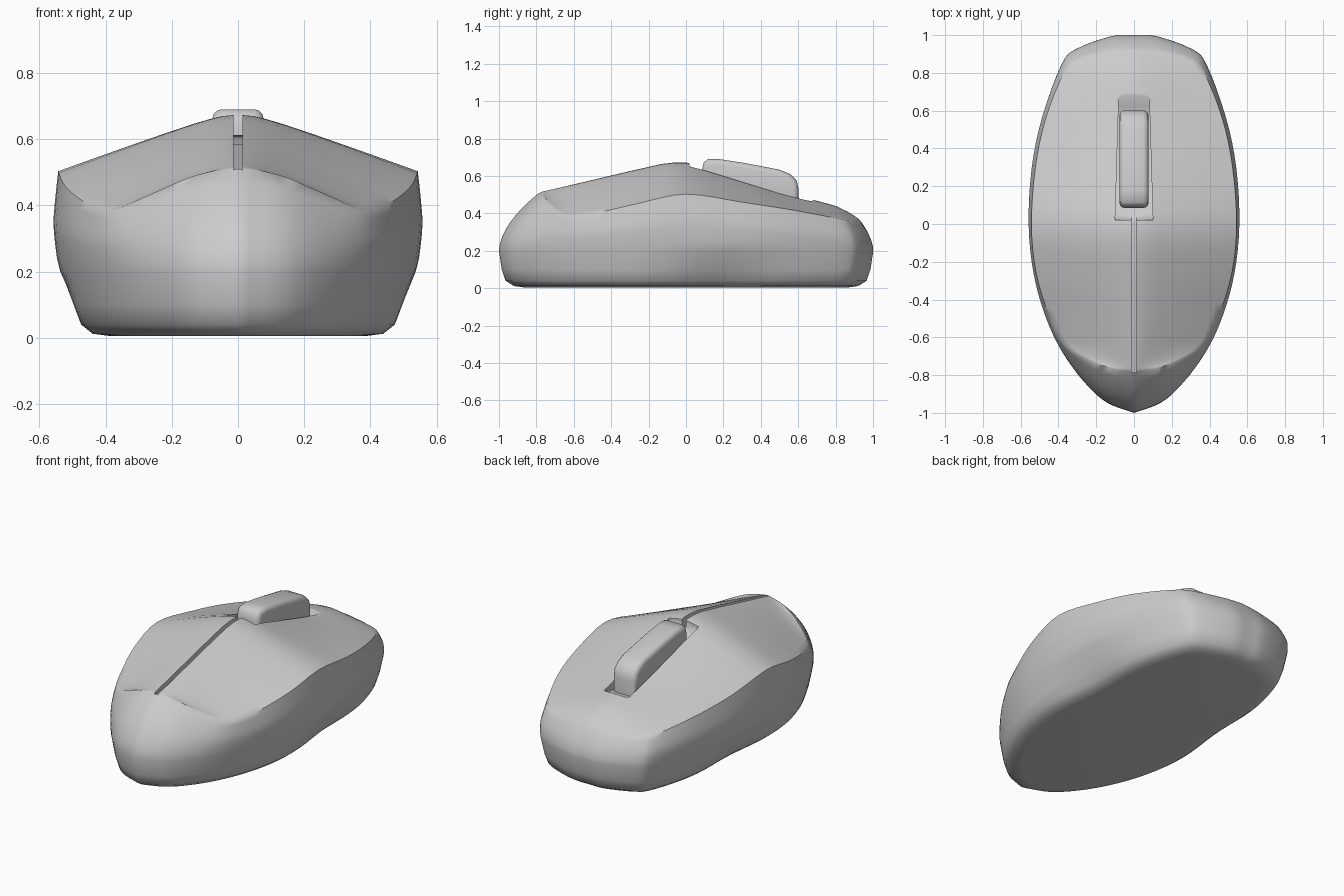
import bpy, bmesh, math
from mathutils import Vector

if "Cube" in bpy.data.objects:
    bpy.data.objects.remove(bpy.data.objects["Cube"])


def spline(pts, sub):
    # Catmull-Rom resampling of control points
    pts = [Vector(p) for p in pts]
    ext = [2 * pts[0] - pts[1]] + pts + [2 * pts[-1] - pts[-2]]
    out = []
    for i in range(1, len(ext) - 2):
        a, b, c, d = ext[i - 1:i + 3]
        for k in range(sub):
            t = k / sub
            out.append(0.5 * (2 * b + (c - a) * t + (2 * a - 5 * b + 4 * c - d) * t * t
                              + (3 * b - a - 3 * c + d) * t ** 3))
    return out + [pts[-1]]


def lin(table, v):
    for (a, fa), (b, fb) in zip(table, table[1:]):
        if v <= b:
            return fa + (fb - fa) * max(0, (v - a) / (b - a))
    return table[-1][1]


def finish(bm, name):
    bmesh.ops.recalc_face_normals(bm, faces=bm.faces)
    me = bpy.data.meshes.new(name)
    bm.to_mesh(me)
    bm.free()
    ob = bpy.data.objects.new(name, me)
    bpy.context.collection.objects.link(ob)
    return ob


def prism(name, profile, half, bevel=0.0, segs=3):
    # side profile (y, z) extruded across x, optionally with rounded edges
    bm = bmesh.new()
    f = bm.faces.new([bm.verts.new((-half, y, z)) for y, z in profile])
    r = bmesh.ops.extrude_face_region(bm, geom=[f])
    vs = [g for g in r["geom"] if isinstance(g, bmesh.types.BMVert)]
    bmesh.ops.translate(bm, verts=vs, vec=(2 * half, 0, 0))
    if bevel:
        rim = [e for e in bm.edges if abs(e.verts[0].co.x - e.verts[1].co.x) < 1e-5]
        bmesh.ops.bevel(bm, geom=rim, offset=bevel, segments=segs, profile=0.5, affect="EDGES")
    return finish(bm, name)


def smooth(ob, angle):
    bpy.ops.object.select_all(action="DESELECT")
    ob.select_set(True)
    bpy.context.view_layer.objects.active = ob
    bpy.ops.object.shade_smooth_by_angle(angle=math.radians(angle))


# Half outlines, front to back: widest contour and upper crease
wide = [(0, -1, 0), (.15, -.945, 0), (.27, -.84, 0), (.38, -.69, 0), (.47, -.5, 0), (.532, -.27, 0),
        (.56, 0, 0), (.545, .3, 0), (.49, .57, 0), (.39, .85, 0), (.31, .93, 0), (.12, .995, 0), (0, 1, 0)]
crease = [(0, -.78, .515), (.13, -.76, .49), (.26, -.71, .435), (.38, -.63, .387), (.455, -.47, .405),
          (.52, -.25, .455), (.543, 0, .503), (.522, .3, .46), (.467, .56, .42), (.37, .8, .375),
          (.29, .875, .36), (.12, .915, .365), (0, .925, .37)]
spine = [(-.78, .515), (-.6, .557), (-.3, .628), (-.12, .668), (-.02, .678), (.02, .67), (.1, .645),
         (.3, .58), (.5, .515), (.62, .483), (.7, .468), (.8, .44), (.87, .407), (.925, .37)]
W, R = spline(wide, 4), spline(crease, 4)
M = len(W) - 1

# Body: stacked rings up the side, then strips across the top
bm = bmesh.new()
halves = []
for z, sx, sy, w in [(.005, .72, .87, .1), (.012, .82, .92, .1), (.04, .885, .965, .1),
                     (.1, .92, .985, .07), (.2, .965, 1, .01)]:
    halves.append([Vector((p.x * sx * (1 - w * math.exp(-((p.y - .2) / .3) ** 2)), p.y * sy, z)) for p in W])
for k in range(1, 9):
    t = k / 8
    f = t ** 1.8
    s = .965 + .042 * min(1, t / .5)
    halves.append([Vector((p.x * s * (1 - f) + q.x * f, p.y * (1 - f) + q.y * f, .2 + (q.z - .2) * t))
                   for p, q in zip(W, R)])
rings = []
for h in halves:
    full = h + [Vector((-p.x, p.y, p.z)) for p in h[-2:0:-1]]
    rings.append([bm.verts.new(p) for p in full])
N = len(rings[0])
for a, b in zip(rings, rings[1:]):
    for i in range(N):
        j = (i + 1) % N
        bm.faces.new((a[i], a[j], b[j], b[i]))
bm.faces.new(rings[0])
K = 24
rim, rows = rings[-1], []
for i in range(1, M):
    r = R[i]
    c = max(r.z, lin(spine, r.y))
    row = [rim[i]]
    for k in range(1, K):
        u = 1 - 2 * k / K
        h = (math.sqrt(u * u + .02) - math.sqrt(.02)) / (math.sqrt(1.02) - math.sqrt(.02))
        row.append(bm.verts.new((r.x * u, r.y, c - (c - r.z) * h)))
    rows.append(row + [rim[N - i]])
for a, b in zip(rows, rows[1:]):
    for k in range(K):
        bm.faces.new((a[k], a[k + 1], b[k + 1], b[k]))
for end, row in ((rim[0], rows[0]), (rim[M], rows[-1])):
    for k in range(K):
        bm.faces.new((end, row[k], row[k + 1]))
body = finish(bm, "mouse_body")

# Centre groove and wheel slot cut into the top
groove = prism("groove_cutter", [(-.785, .49), (-.3, .585), (0, .612), (.06, .6), (.06, .8), (-.785, .8)], .013)
slot = prism("slot_cutter", [(.02, .8), (.02, .63), (.06, .585), (.3, .51), (.55, .435), (.62, .44), (.69, .475), (.69, .8)], .1)
for v in slot.data.vertices:
    v.co.x *= 1 - .3 * max(0, v.co.y - .02)
for cutter in (groove, slot):
    cutter.hide_render = True
    m = body.modifiers.new("cut", "BOOLEAN")
    m.operation, m.solver, m.object = "DIFFERENCE", "EXACT", cutter
    bpy.context.view_layer.objects.active = body
    bpy.ops.object.modifier_apply(modifier=m.name)
    bpy.data.objects.remove(cutter)
smooth(body, 48)

# Scroll wheel pad
wheel = prism("scroll_wheel", [(.085, .54), (.085, .635), (.095, .672), (.115, .69), (.18, .69), (.3, .672),
                               (.5, .634), (.555, .612), (.592, .575), (.602, .53), (.602, .41)], .077, .028)
smooth(wheel, 50)
